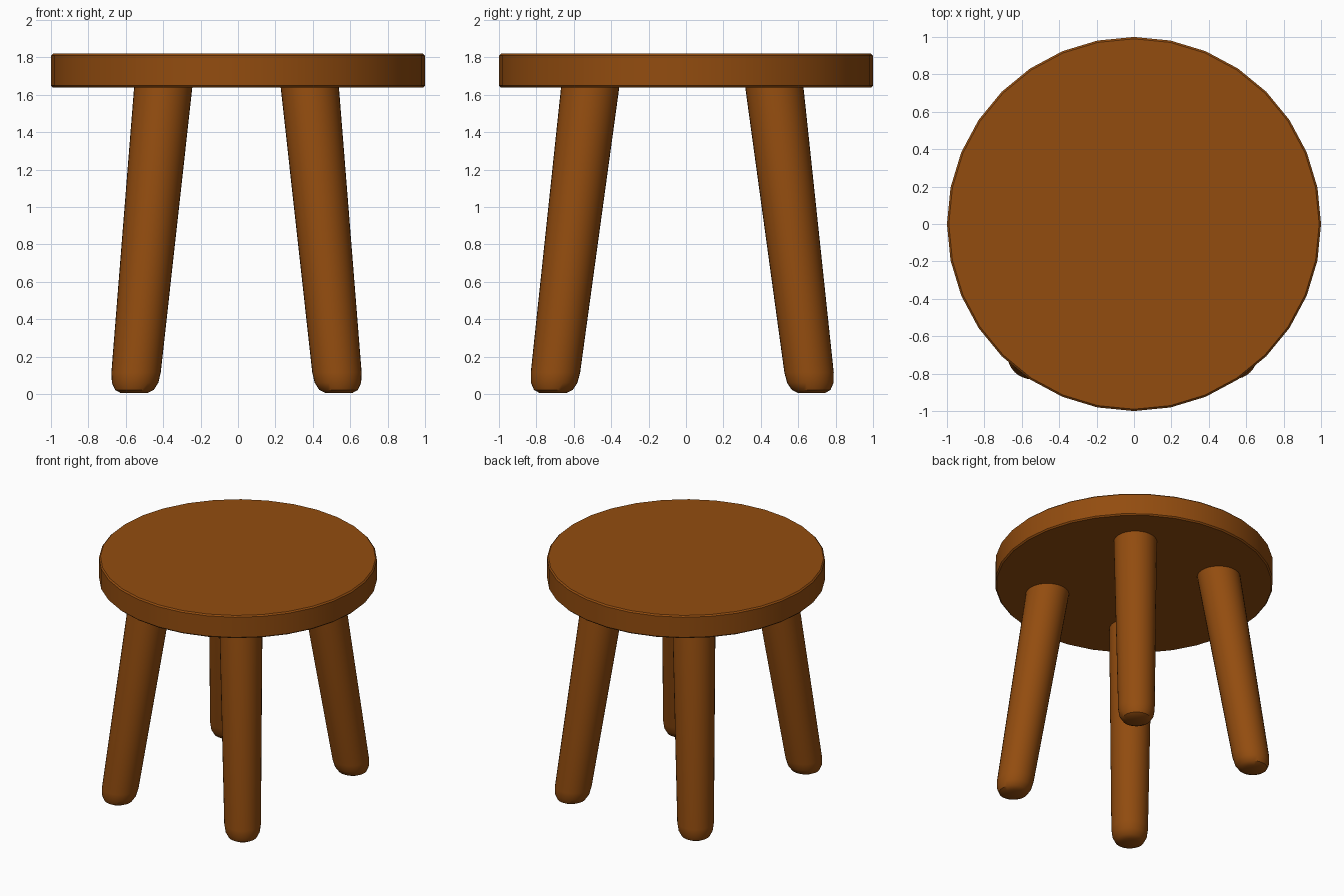
import bpy, bmesh, math

if "Cube" in bpy.data.objects:
    bpy.data.objects.remove(bpy.data.objects["Cube"])

wood = bpy.data.materials.new("brown wood")
wood.diffuse_color = (0.29, 0.073, 0.0048, 1)
wood.use_nodes = True
wood.node_tree.nodes["Principled BSDF"].inputs["Base Color"].default_value = wood.diffuse_color


def turned_part(name, profile, sides):
    """Stack of rings (x, y, z, radius), closed with flat caps."""
    bm = bmesh.new()
    rings = []
    for cx, cy, z, r in profile:
        rings.append([bm.verts.new((cx + r * math.cos(2 * math.pi * i / sides),
                                    cy + r * math.sin(2 * math.pi * i / sides), z))
                      for i in range(sides)])
    for low, high in zip(rings, rings[1:]):
        for i in range(sides):
            j = (i + 1) % sides
            bm.faces.new((low[i], low[j], high[j], high[i]))
    bm.faces.new(rings[0][::-1])
    bm.faces.new(rings[-1])
    mesh = bpy.data.meshes.new(name)
    bm.to_mesh(mesh)
    bm.free()
    mesh.materials.append(wood)
    ob = bpy.data.objects.new(name, mesh)
    bpy.context.collection.objects.link(ob)
    bpy.ops.object.select_all(action='DESELECT')
    ob.select_set(True)
    bpy.context.view_layer.objects.active = ob
    bpy.ops.object.shade_smooth_by_angle(angle=math.radians(35))
    return ob


# Round seat with a fine edge bevel
turned_part("seat", [(0, 0, 1.64, 0.99), (0, 0, 1.65, 1.0),
                     (0, 0, 1.81, 1.0), (0, 0, 1.82, 0.99)], 32)

# Four splayed, tapered legs with rounded feet
LEG_TOP = 1.66
FOOT = [(0.005, 0.07), (0.022, 0.103), (0.06, 0.124), (0.115, 0.132), (LEG_TOP, 0.156)]
for sx, side in ((-1, "left"), (1, "right")):
    for sy, end in ((-1, "front"), (1, "back")):
        foot = (-0.008 + 0.548 * sx, -0.02 + 0.692 * sy)
        top = (-0.008 + 0.39 * sx, -0.02 + 0.49 * sy)
        profile = []
        for z, r in FOOT:
            t = z / LEG_TOP
            profile.append((foot[0] + (top[0] - foot[0]) * t,
                            foot[1] + (top[1] - foot[1]) * t, z, r))
        turned_part(f"{end}_{side}_leg", profile, 32)
